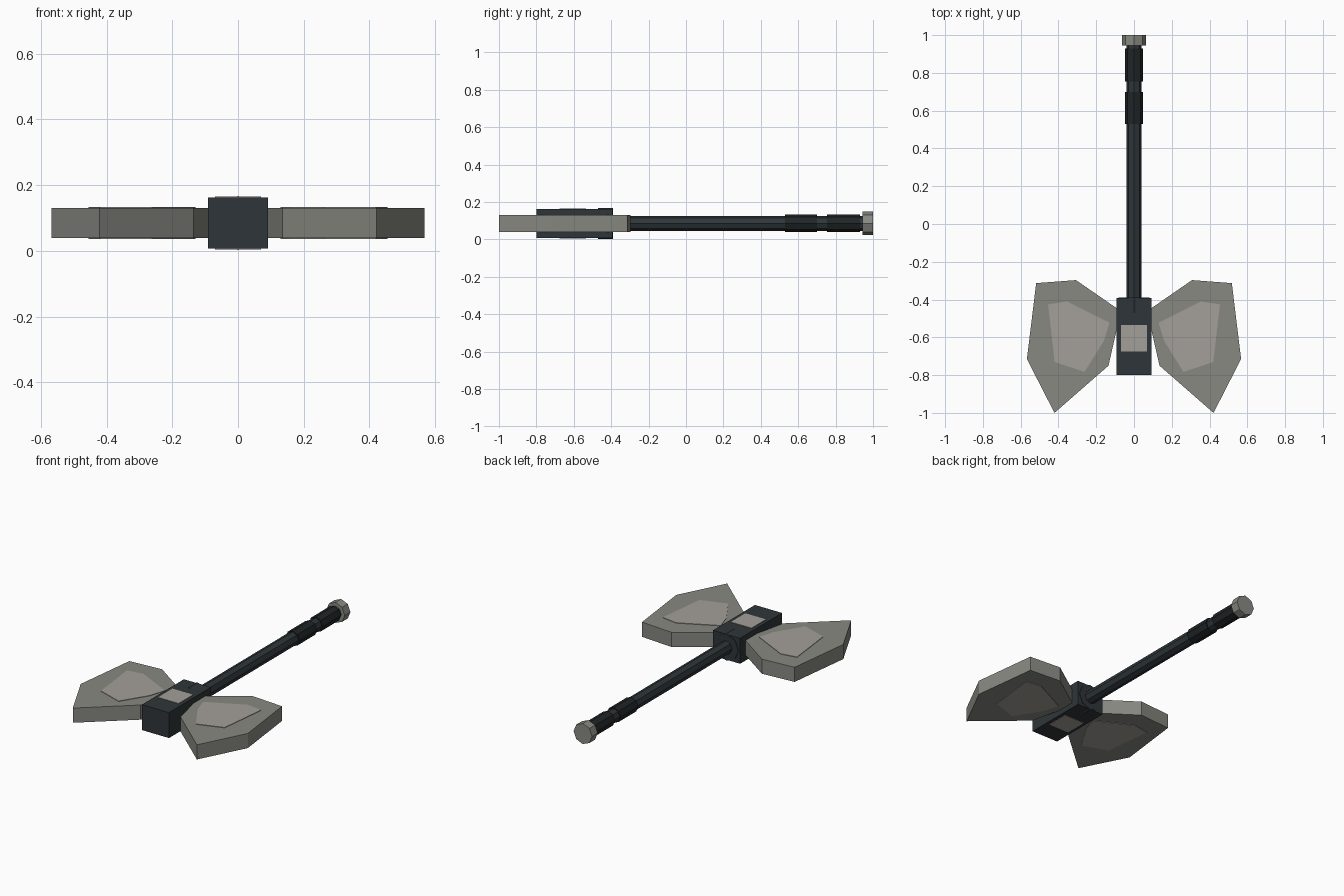
import bpy, bmesh, math
from mathutils import Matrix

if "Cube" in bpy.data.objects:
    bpy.data.objects.remove(bpy.data.objects["Cube"])

ZC = 0.085  # height of the shaft axis


def material(name, rgb):
    m = bpy.data.materials.new(name)
    m.diffuse_color = (*rgb, 1)
    m.use_nodes = True
    m.node_tree.nodes["Principled BSDF"].inputs["Base Color"].default_value = m.diffuse_color
    return m


STEEL = material("steel", (0.25, 0.25, 0.225))
PALE = material("pale_steel", (0.37, 0.35, 0.32))
DARK = material("dark_iron", (0.028, 0.036, 0.041))
GRIP = material("leather", (0.014, 0.018, 0.019))


def finish(name, bm, mat):
    bmesh.ops.recalc_face_normals(bm, faces=bm.faces)
    me = bpy.data.meshes.new(name)
    bm.to_mesh(me)
    bm.free()
    me.materials.append(mat)
    ob = bpy.data.objects.new(name, me)
    bpy.context.collection.objects.link(ob)
    return ob


def rod(name, y0, y1, r, mat, sides=8):
    """Prism of given sides lying along y."""
    bm = bmesh.new()
    bmesh.ops.create_cone(bm, cap_ends=True, segments=sides, radius1=r, radius2=r,
                          depth=y1 - y0,
                          matrix=Matrix.Translation((0, (y0 + y1) / 2, ZC))
                          @ Matrix.Rotation(math.radians(90), 4, 'X'))
    return finish(name, bm, mat)


def box(name, x, y0, y1, h, mat):
    """Box centred on the shaft axis."""
    bm = bmesh.new()
    bmesh.ops.create_cube(bm, size=1, matrix=Matrix.Translation((0, (y0 + y1) / 2, ZC))
                          @ Matrix.Diagonal((2 * x, y1 - y0, 2 * h, 1)))
    return finish(name, bm, mat)


def slab(name, outline, h, side, mat):
    """Flat outline extruded through the shaft plane, mirrored by side."""
    bm = bmesh.new()
    face = bm.faces.new([bm.verts.new((side * x, y, ZC - h)) for x, y in outline])
    ext = bmesh.ops.extrude_face_region(bm, geom=[face])
    verts = [v for v in ext["geom"] if isinstance(v, bmesh.types.BMVert)]
    bmesh.ops.translate(bm, verts=verts, vec=(0, 0, 2 * h))
    return finish(name, bm, mat)


# Shaft, grips and pommel
rod("shaft", -0.45, 0.95, 0.04, DARK)
rod("lower_grip", 0.53, 0.70, 0.047, GRIP)
rod("upper_grip", 0.755, 0.93, 0.047, GRIP)
rod("pommel", 0.945, 1.0, 0.063, STEEL)

# Head block with collar and inset plate
box("head_block", 0.092, -0.80, -0.393, 0.078, DARK)
rod("collar", -0.47, -0.39, 0.082, DARK)
box("head_plate", 0.07, -0.675, -0.535, 0.081, PALE)

# Twin blades with raised inlays
BLADE = [(0.05, -0.42), (0.09, -0.447), (0.307, -0.297), (0.518, -0.313),
         (0.567, -0.715), (0.421, -0.995), (0.135, -0.75), (0.085, -0.53)]
BLADE[5] = (0.421, -1.0)
BLADE.pop(0)
INLAY = [(0.13, -0.522), (0.355, -0.41), (0.455, -0.426),
         (0.42, -0.73), (0.262, -0.783), (0.16, -0.62)]
for side, label in ((1, "right"), (-1, "left")):
    slab(label + "_blade", BLADE, 0.045, side, STEEL)
    slab(label + "_inlay", INLAY, 0.048, side, PALE)
